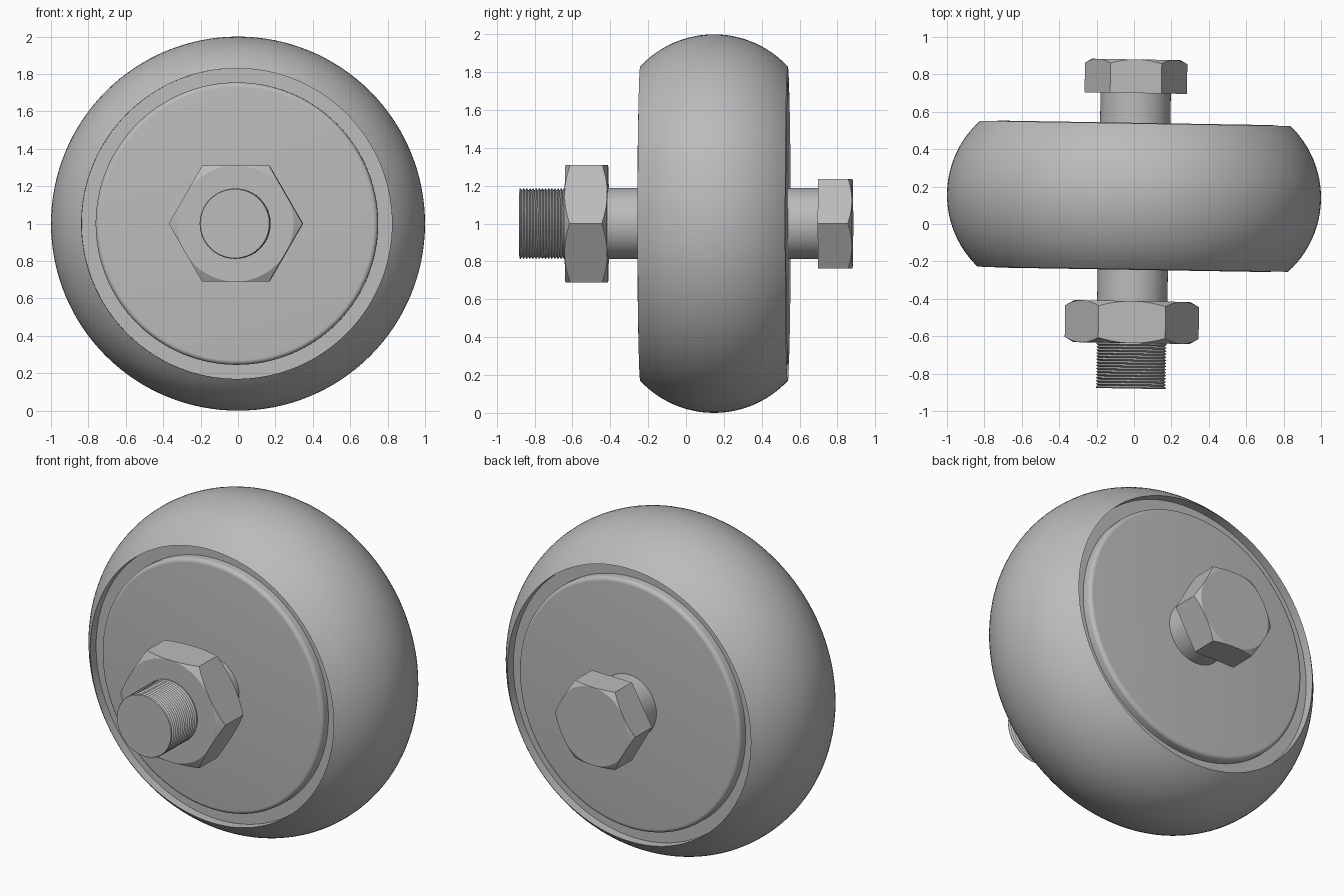
import bpy, bmesh, math
from mathutils import Matrix

default = bpy.data.objects.get("Cube")
if default:
    bpy.data.objects.remove(default)

# One plain metal grey for everything
grey = bpy.data.materials.new("plain_grey")
grey.use_nodes = True
colour = (0.5, 0.5, 0.5, 1)
grey.diffuse_color = colour
grey.node_tree.nodes["Principled BSDF"].inputs["Base Color"].default_value = colour

# Shared axle frame: local z runs to the back, turned slightly about the vertical
FRAME = (Matrix.Translation((0, 0.148, 1))
         @ Matrix.Rotation(math.radians(-0.95), 4, 'Z')
         @ Matrix.Rotation(math.radians(-90), 4, 'X'))


def finish(name, bm):
    bmesh.ops.remove_doubles(bm, verts=bm.verts, dist=1e-5)
    bmesh.ops.recalc_face_normals(bm, faces=bm.faces)
    mesh = bpy.data.meshes.new(name)
    bm.to_mesh(mesh)
    bm.free()
    mesh.materials.append(grey)
    mesh.shade_smooth()
    mesh.set_sharp_from_angle(angle=math.radians(25))
    obj = bpy.data.objects.new(name, mesh)
    obj.matrix_world = FRAME
    bpy.context.collection.objects.link(obj)


def loft(name, rings, segments, closed=False):
    """Skin rings given as functions angle -> (radius, z); cap or close the ends."""
    bm = bmesh.new()
    loops = []
    for ring in rings:
        loop = []
        for i in range(segments):
            a = math.tau * i / segments
            r, z = ring(a)
            loop.append(bm.verts.new((r * math.cos(a), r * math.sin(a), z)))
        loops.append(loop)
    pairs = list(zip(loops, loops[1:]))
    if closed:
        pairs.append((loops[-1], loops[0]))
    else:
        bm.faces.new(loops[0])
        bm.faces.new(loops[-1])
    for a, b in pairs:
        for i in range(segments):
            j = (i + 1) % segments
            bm.faces.new((a[i], a[j], b[j], b[i]))
    finish(name, bm)


def lathe(name, profile, segments, closed=False):
    loft(name, [lambda a, p=p: p for p in profile], segments, closed)


def hexagon(name, flat, z0, z1, chamfer0, chamfer1):
    """Hexagon with conical corner chamfers; flat is the across-flats radius."""
    slope = math.tan(math.radians(30))

    def outline(a):
        return flat / math.cos(a % (math.pi / 3) - math.pi / 6)

    def side(z, sign, cut):
        return lambda a: (outline(a), z + sign * cut * slope * (outline(a) - flat))

    rings = [side(z0, 1, chamfer0), side(z1, -1, chamfer1)]
    if chamfer0:
        rings.insert(0, lambda a: (flat, z0))
    if chamfer1:
        rings.append(lambda a: (flat, z1))
    loft(name, rings, 72)


# Tyre: crowned tread with a shallow recess on each side
half, lip, floor, inner = 0.39, 0.83, 0.335, 0.7
crown = (half ** 2 + (1 - lip) ** 2) / (2 * (1 - lip))
sweep = math.asin(half / crown)
tread = []
for i in range(25):
    t = sweep * (i / 12 - 1)
    tread.append((1 - crown + crown * math.cos(t), crown * math.sin(t)))
lathe("tyre", [(inner, -floor), (lip, -floor)] + tread
      + [(lip, floor), (inner, floor)], 128, closed=True)

# Hub disc with rounded rims
disc_r, disc_z, fillet = 0.755, 0.393, 0.025
rim = []
for i in range(7):
    t = math.pi / 2 * i / 6
    rim.append((disc_r - fillet + fillet * math.sin(t),
                disc_z - fillet + fillet * math.cos(t)))
lathe("hub_disc", [(r, -z) for r, z in rim] + rim[::-1], 128)

# Bolt shank, with ridged thread on the front end
shank_r, root_r, pitch, turns = 0.188, 0.176, 0.0165, 14
tip = -1.028
thread = [(shank_r - 0.004, tip)]
for i in range(turns):
    z = tip + pitch * i
    thread += [(shank_r, z + pitch * 0.35), (root_r, z + pitch * 0.85)]
shank_start = tip + pitch * (turns + 0.3)
lathe("bolt_shank", thread + [(shank_r, shank_start), (shank_r, 0.6)], 64)

# Lock nut at the front, bolt head at the back
hexagon("nut", 0.31, -0.785, -0.56, 1, 1)
hexagon("bolt_head", 0.237, 0.552, 0.732, 0, 1)
